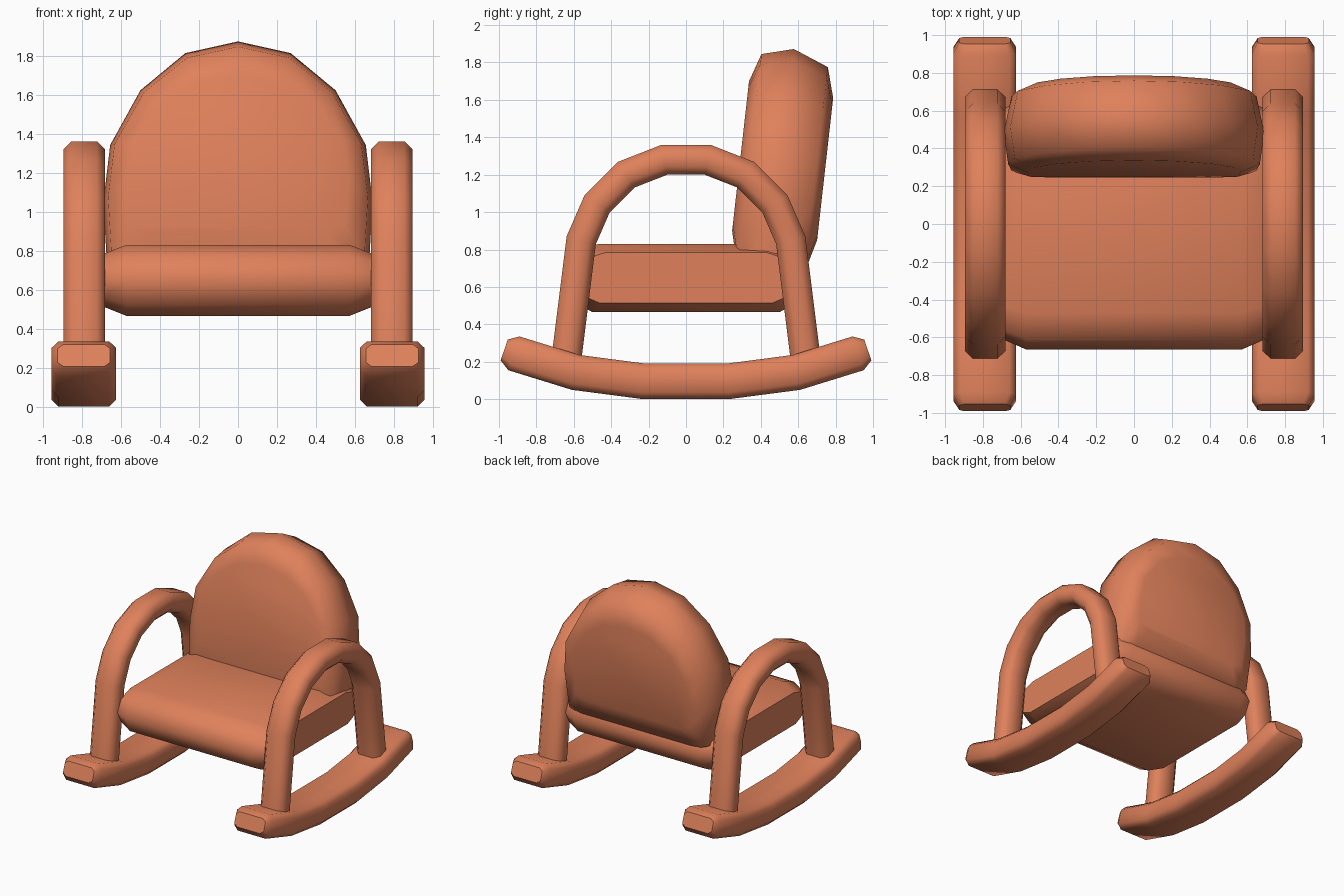
import bpy, bmesh, math
from mathutils import Vector

if "Cube" in bpy.data.objects:
    bpy.data.objects.remove(bpy.data.objects["Cube"])

clay = bpy.data.materials.new("terracotta")
clay.diffuse_color = (0.74, 0.22, 0.105, 1)
clay.use_nodes = True
clay.node_tree.nodes["Principled BSDF"].inputs["Base Color"].default_value = clay.diffuse_color


def loft(name, rings, angle=50):
    """Skin a list of equal-length closed rings, cap both ends, shade smooth."""
    bm = bmesh.new()
    vs = [[bm.verts.new(p) for p in r] for r in rings]
    n = len(rings[0])
    for a, b in zip(vs, vs[1:]):
        for i in range(n):
            j = (i + 1) % n
            bm.faces.new((a[i], a[j], b[j], b[i]))
    bm.faces.new(vs[0][::-1])
    bm.faces.new(vs[-1])
    bmesh.ops.recalc_face_normals(bm, faces=bm.faces)
    me = bpy.data.meshes.new(name)
    bm.to_mesh(me)
    bm.free()
    me.materials.append(clay)
    ob = bpy.data.objects.new(name, me)
    bpy.context.collection.objects.link(ob)
    bpy.ops.object.select_all(action='DESELECT')
    ob.select_set(True)
    bpy.context.view_layer.objects.active = ob
    bpy.ops.object.shade_smooth_by_angle(angle=math.radians(angle))
    return ob


def octagon(w, h, c):
    """Chamfered rectangle cross-section, half sizes w, h."""
    return [(w, h - c), (w - c, h), (c - w, h), (-w, h - c),
            (-w, c - h), (c - w, -h), (w - c, -h), (w, c - h)]


def sweep(name, x0, half_path, section, end_scale=None):
    """Sweep a section along a y-symmetric path in the yz plane with mitred joints."""
    path = [Vector(p) for p in half_path] + [Vector((-y, z)) for y, z in reversed(half_path)]
    rings = []
    for i, p in enumerate(path):
        d0 = (p - path[i - 1]).normalized() if i else None
        d1 = (path[i + 1] - p).normalized() if i < len(path) - 1 else None
        d0, d1 = d0 or d1, d1 or d0
        t = (d0 + d1).normalized()
        nrm = Vector((-t.y, t.x)) / max(t.dot(d1), 0.5)
        end = i in (0, len(path) - 1)
        sw, sh = end_scale if end and end_scale else (1, 1)
        rings.append([(x0 + u * sw, p.x + nrm.x * v * sh, p.y + nrm.y * v * sh) for u, v in section])
    return loft(name, rings)


# Rockers and arched arm hoops on both sides
for side, sx in (("left", -1), ("right", 1)):
    sweep(side + "_rocker", sx * 0.79,
          [(-0.972, 0.263), (-0.92, 0.245), (-0.59, 0.143), (-0.23, 0.096)],
          octagon(0.165, 0.095, 0.035), (0.82, 0.62))
    sweep(side + "_arm_hoop", sx * 0.788,
          [(-0.645, 0.17), (-0.56, 0.85), (-0.475, 1.045), (-0.32, 1.2), (-0.115, 1.28)],
          octagon(0.107, 0.08, 0.042))

# Seat cushion: rounded profile along x with tapered ends
half = [(-0.5, 0.465), (-0.61, 0.525), (-0.665, 0.65), (-0.61, 0.775), (-0.47, 0.83)]
profile = half + [(-y, z) for y, z in reversed(half)]
loft("seat", [[(x, y * sy, 0.65 + (z - 0.65) * sz) for y, z in profile]
              for x, sy, sz in ((-0.69, 0.92, 0.74), (-0.57, 1, 1), (0.57, 1, 1), (0.69, 0.92, 0.74))])

# Backrest: arched outline stacked through its depth, leaning back
right = [(0.55, 0.65), (0.67, 0.70), (0.69, 1.05), (0.655, 1.34), (0.50, 1.62), (0.27, 1.81)]
outline = right + [(0, 1.87)] + [(-x, z) for x, z in reversed(right)]
layers = [  # depth, width scale, bottom z, top z
    (0.0, 0.82, 0.90, 1.70), (0.05, 0.965, 0.70, 1.845), (0.22, 1.0, 0.65, 1.872),
    (0.413, 0.94, 0.68, 1.775), (0.46, 0.78, 0.85, 1.61)]
rings = []
for d, s, z0, z1 in layers:
    ring = []
    for x, z in outline:
        h = z0 + (z - 0.65) / 1.22 * (z1 - z0)
        ring.append((x * s, 0.25 + 0.113 * (h - 0.93) + d, h))
    rings.append(ring)
loft("backrest", rings, 60)
